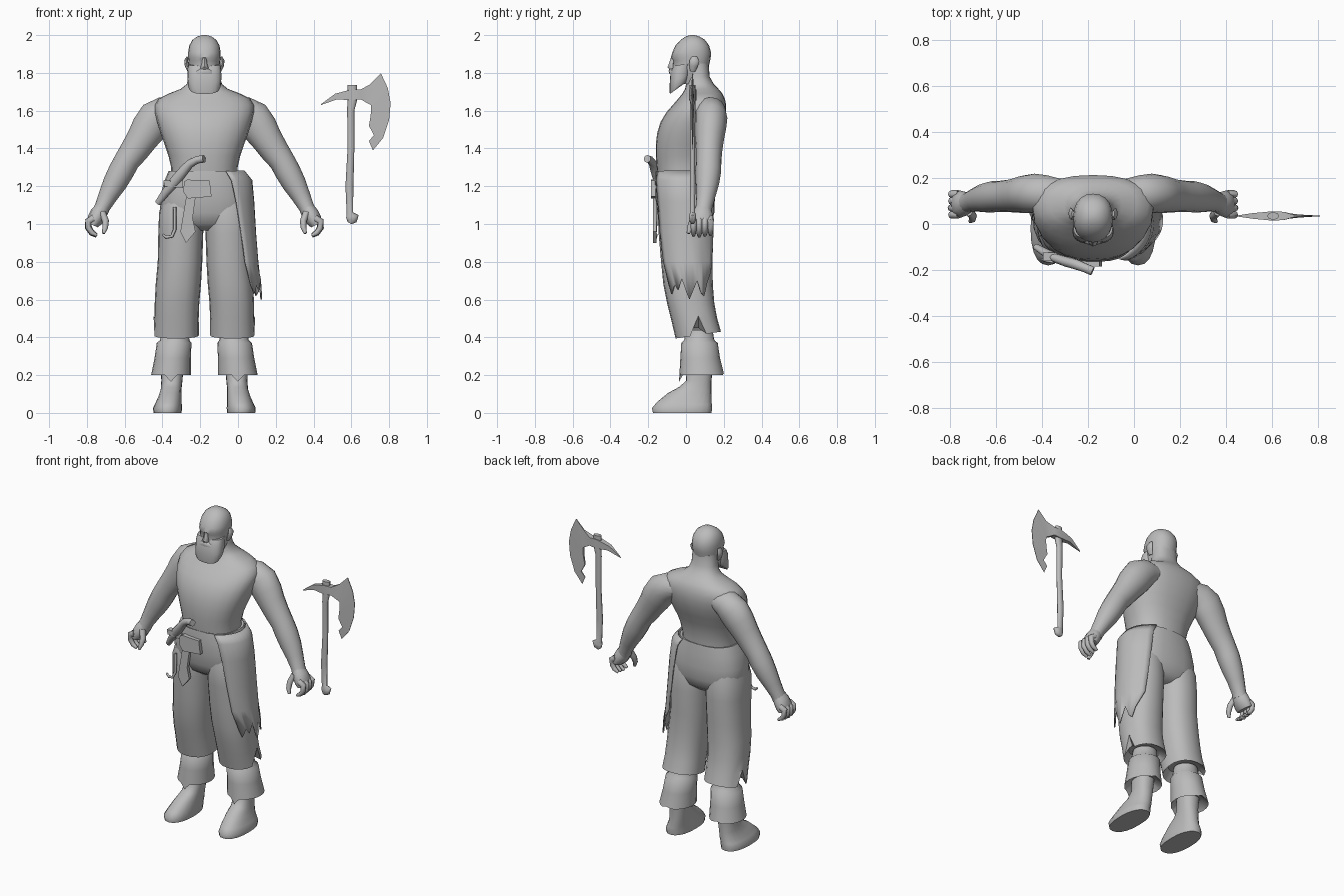
import bpy, bmesh, math
from mathutils import Vector

CX = -0.178  # body centre line
mat = bpy.data.materials.new("plain grey")
mat.diffuse_color = (0.5, 0.5, 0.5, 1)


def finish(name, bm, angle=50, recalc=True):
    if recalc:
        bmesh.ops.recalc_face_normals(bm, faces=bm.faces)
    me = bpy.data.meshes.new(name)
    bm.to_mesh(me)
    bm.free()
    me.materials.append(mat)
    ob = bpy.data.objects.new(name, me)
    bpy.context.collection.objects.link(ob)
    bpy.context.view_layer.objects.active = ob
    ob.select_set(True)
    bpy.ops.object.shade_smooth_by_angle(angle=math.radians(angle))
    ob.select_set(False)
    return ob


def skin(bm, rings, closed=True, caps=(True, True)):
    rows = [[bm.verts.new(p) for p in r] for r in rings]
    n = len(rows[0])
    for a, b in zip(rows, rows[1:]):
        for i in range(n if closed else n - 1):
            j = (i + 1) % n
            bm.faces.new((a[i], a[j], b[j], b[i]))
    if caps[0]:
        bm.faces.new(rows[0])
    if caps[1]:
        bm.faces.new(rows[-1])


def ring(z, off, hx, yf, yb, s=1, tilt=0, n=20, p=2.0):
    """Horizontal (super)ellipse, tilted along y."""
    out, yc, hy = [], (yf + yb) / 2, (yb - yf) / 2
    for i in range(n):
        t = 2 * math.pi * i / n
        c, d = math.cos(t), math.sin(t)
        x = math.copysign(abs(c) ** (2 / p), c) * hx
        y = math.copysign(abs(d) ** (2 / p), d) * hy
        out.append(Vector((CX + s * (off + x), yc + y, z + tilt * y)))
    return out


def loft(name, rows, s=1, p=2.0, n=20, angle=50):
    bm = bmesh.new()
    skin(bm, [ring(*r[:5], s, r[5] if len(r) > 5 else 0, n, p) for r in rows])
    return finish(name, bm, angle)


def tube(name, pts, n=12, angle=60):
    """pts: (x, y, z, in-plane radius, depth radius); path mostly in the xz plane."""
    bm, rings = bmesh.new(), []
    P = [Vector(q[:3]) for q in pts]
    for i, q in enumerate(pts):
        t = (P[min(i + 1, len(P) - 1)] - P[max(i - 1, 0)]).normalized()
        u = Vector((0, 1, 0)).cross(t).normalized()
        v = t.cross(u)
        rings.append([P[i] + u * q[3] * math.cos(a) + v * q[4] * math.sin(a)
                      for a in (2 * math.pi * k / n for k in range(n))])
    skin(bm, rings)
    return finish(name, bm, angle)


def plate(name, outline, y, thick):
    """Flat outline in xz extruded along y."""
    bm = bmesh.new()
    f = bm.faces.new([bm.verts.new((x, y, z)) for x, z in outline])
    e = bmesh.ops.extrude_face_region(bm, geom=[f])
    bmesh.ops.translate(bm, vec=(0, thick, 0),
                        verts=[v for v in e["geom"] if isinstance(v, bmesh.types.BMVert)])
    return finish(name, bm, 30)


# Torso and neck
loft("torso", [(1.18, 0, .18, -.14, .13), (1.24, 0, .178, -.15, .132), (1.30, 0, .176, -.155, .135),
               (1.36, 0, .19, -.16, .142), (1.42, 0, .21, -.16, .16), (1.48, 0, .232, -.153, .185),
               (1.54, 0, .25, -.135, .205), (1.59, 0, .262, -.105, .213), (1.63, 0, .262, -.07, .213),
               (1.665, 0, .24, -.04, .205), (1.69, 0, .19, -.02, .193), (1.715, 0, .125, -.005, .172),
               (1.74, 0, .094, .0, .148), (1.78, 0, .08, .0, .125), (1.85, 0, .075, .0, .12)], p=2.3, n=24)

# Head
loft("head", [(1.74, 0, .06, -.06, .09), (1.78, 0, .075, -.07, .108), (1.83, 0, .082, -.072, .12),
              (1.865, 0, .084, -.068, .128), (1.882, 0, .086, -.08, .131), (1.91, 0, .086, -.072, .132),
              (1.945, 0, .08, -.056, .122), (1.975, 0, .063, -.028, .10), (1.993, 0, .037, .0, .07),
              (2.0, 0, .012, .023, .045)], p=2.2, n=20)
loft("nose", [(1.815, 0, .02, -.085, -.05), (1.83, 0, .021, -.098, -.05), (1.85, 0, .014, -.09, -.05),
              (1.88, 0, .011, -.08, -.05)], n=8)
# Wedge-shaped beard, lower at the front
loft("beard", [(1.845, 0, .086, -.066, .035, .15), (1.815, 0, .089, -.082, .03, .2),
               (1.77, 0, .09, -.086, .025, .4), (1.735, 0, .087, -.087, .015, .7),
               (1.722, 0, .08, -.085, .008, .72)], p=2.6)
loft("moustache", [(1.795, 0, .055, -.088, -.04), (1.81, 0, .045, -.092, -.04), (1.822, 0, .022, -.086, -.04)], n=12)

for s, side in ((1, "left"), (-1, "right")):
    def X(o):
        return CX + s * o
    # Ear
    tube(side + "_ear", [(X(.08), .035, 1.81, .01, .014), (X(.092), .04, 1.84, .012, .024),
                         (X(.097), .045, 1.865, .01, .026), (X(.088), .045, 1.885, .006, .014)], 8)
    # Arm
    tube(side + "_arm", [(X(o), y, z, a, b) for o, y, z, a, b in (
        (.14, .125, 1.605, .06, .07), (.205, .13, 1.592, .085, .082), (.255, .133, 1.56, .098, .086),
        (.295, .13, 1.505, .094, .082), (.33, .125, 1.45, .083, .076), (.37, .122, 1.39, .076, .07),
        (.41, .12, 1.335, .068, .067), (.44, .118, 1.28, .068, .068), (.475, .113, 1.215, .063, .062),
        (.51, .105, 1.15, .051, .051), (.54, .095, 1.09, .041, .044), (.553, .09, 1.06, .041, .046))], 16)
    # Hand, curled fingers and thumb
    tube(side + "_palm", [(X(o), y, z, a, b) for o, y, z, a, b in (
        (.545, .092, 1.085, .036, .042), (.56, .088, 1.055, .044, .054),
        (.58, .086, 1.02, .042, .06), (.592, .086, .995, .03, .056))], 12)
    for k in range(4):
        y = .04 + .03 * k
        d = .004 * abs(k - 1)
        tube(f"{side}_finger_{k}", [(X(.585), y, 1.03, .02, .017), (X(.615), y, 1.015, .018, .017),
                                    (X(.618 - d), y, .98, .015, .015), (X(.596), y, .95 + d, .014, .014),
                                    (X(.57), y, .935 + d, .008, .009)], 8)
    tube(side + "_thumb", [(X(.54), .055, 1.06, .018, .022), (X(.523), .035, 1.015, .018, .018),
                           (X(.525), .02, .98, .015, .015), (X(.535), .012, .95, .008, .009)], 8)
    # Trouser leg: flared hem, split on the outer side
    rows = [(1.16, .115, .10, -.12, .11), (1.06, .122, .118, -.15, .14), (.95, .125, .119, -.145, .145),
            (.8, .129, .118, -.132, .14), (.68, .138, .12, -.12, .142), (.58, .145, .118, -.10, .15),
            (.50, .147, .117, -.08, .165), (.412, .149, .12, -.055, .185, .15), (.45, .15, .095, -.02, .15)]
    rings = [ring(*r[:5], s, r[5] if len(r) > 5 else 0, 20, 2.3) for r in rows]
    rings[-2][0].z += .10
    bm = bmesh.new()
    skin(bm, rings)
    finish(side + "_trouser_leg", bm)
    # Boot cuff with a dipped front, hollow underneath
    rows = [(.44, .155, .07, .0, .14), (.385, .157, .078, -.01, .15), (.37, .16, .092, -.025, .168),
            (.29, .168, .096, -.03, .18), (.20, .177, .105, -.037, .2), (.235, .175, .075, .0, .16)]
    rings = [ring(*r, s) for r in rows]
    rings[-2][15].z -= .035
    rings[-2][5].z += .01
    bm = bmesh.new()
    skin(bm, rings)
    finish(side + "_boot_cuff", bm)
    # Boot
    loft(side + "_boot", [(0, .195, .074, -.175, .135), (.025, .195, .077, -.18, .138),
                          (.05, .19, .07, -.155, .137, -.04), (.085, .182, .062, -.095, .135, -.18),
                          (.125, .176, .055, -.035, .135, -.15), (.17, .172, .056, .0, .135),
                          (.28, .17, .062, .005, .145)], s, p=2.3)

# Trouser seat
loft("trouser_seat", [(1.275, 0, .172, -.145, .12), (1.28, 0, .19, -.16, .14), (1.22, 0, .215, -.165, .147),
                      (1.14, 0, .232, -.162, .153), (1.06, 0, .235, -.152, .15), (1.0, 0, .21, -.13, .13),
                      (.965, 0, .12, -.08, .09)], p=2.5, n=24)

# Ragged cloth flap over the left hip
bm, rings = bmesh.new(), []
for z, off, hx, hy, yc, a0, a1 in ((1.28, .03, .18, .160, -.01, -62, 62), (1.23, .05, .20, .166, -.01, -62, 62),
                                   (1.12, .075, .185, .166, -.004, -60, 62), (.95, .11, .160, .160, .0, -58, 62),
                                   (.8, .13, .152, .150, .006, -56, 60), (.68, .145, .156, .138, .016, -50, 52)):
    row = []
    for i in range(13):
        t = math.radians(a0 + (a1 - a0) * i / 12)
        jag = (0, -.05, .0, -.03, .03, -.03, -.08, -.03, .02, -.04, -.06, .01, .05)[i] if z < .7 else 0
        row.append(Vector((CX + off + hx * math.cos(t), yc + hy * math.sin(t), z + jag)))
    rings.append(row)
skin(bm, rings, closed=False, caps=(False, False))
flap = finish("hip_flap", bm)
mod = flap.modifiers.new("thickness", "SOLIDIFY")
mod.thickness = .008
mod.offset = 0

# Belt pouch, hanging strap, hook and curved horn
plate("belt_pouch", [(-.285, 1.225), (-.27, 1.235), (-.15, 1.23), (-.14, 1.145), (-.265, 1.135), (-.29, 1.17)], -.185, .04)
plate("hanging_strap", [(-.275, 1.14), (-.225, 1.14), (-.24, 1.03), (-.225, .96), (-.275, .9), (-.305, .96), (-.29, 1.05)],
      -.175, .02)
tube("belt_hook", [(-.335, -.155, 1.09, .009, .007), (-.335, -.16, .97, .009, .007), (-.35, -.165, .935, .009, .007),
                   (-.38, -.16, .93, .009, .007), (-.40, -.155, .945, .006, .005)], 8)
tube("belt_horn", [(-.425, -.10, 1.11, .016, .014), (-.385, -.125, 1.165, .022, .018), (-.335, -.15, 1.225, .028, .02),
                   (-.29, -.165, 1.28, .026, .022), (-.255, -.175, 1.32, .022, .022),
                   (-.215, -.19, 1.34, .02, .02), (-.18, -.205, 1.345, .02, .02)], 10)
plate("belt_tab", [(-.395, 1.23), (-.29, 1.23), (-.29, 1.19), (-.39, 1.2)], -.16, .035)

# Axe handle with knob
tube("axe_handle", [(.605, .035, 1.735, .026, .016), (.605, .035, 1.66, .026, .016), (.597, .035, 1.6, .019, .015),
                    (.598, .035, 1.4, .018, .014), (.59, .035, 1.2, .021, .015), (.592, .035, 1.06, .017, .014),
                    (.606, .035, 1.04, .034, .02), (.6, .035, 1.022, .03, .018), (.59, .035, 1.005, .012, .01)], 10)

# Axe head: spike, neck and crescent blade as matched upper and lower edges, thinning outwards
UP = [(.44, 1.635), (.515, 1.69), (.60, 1.712), (.65, 1.712), (.70, 1.74), (.757, 1.797), (.793, 1.72),
      (.808, 1.64), (.80, 1.55), (.768, 1.455), (.714, 1.39)]
LOW = [(.44, 1.63), (.525, 1.66), (.60, 1.655), (.65, 1.66), (.675, 1.645), (.703, 1.63), (.705, 1.60),
       (.70, 1.56), (.693, 1.52), (.72, 1.47), (.693, 1.44)]
bm, rings = bmesh.new(), []
for i, ((x, z), (u, w)) in enumerate(zip(UP, LOW)):
    h = (.001, .012, .02, .018, .012, .008, .007, .006, .005, .004, .002)[i]
    e = .3 * h if i > 3 else h
    rings.append([(x, .035 - e, z), (x, .035 + e, z), (u, .035 + h, w), (u, .035 - h, w)])
skin(bm, rings)
finish("axe_head", bm, 35)
